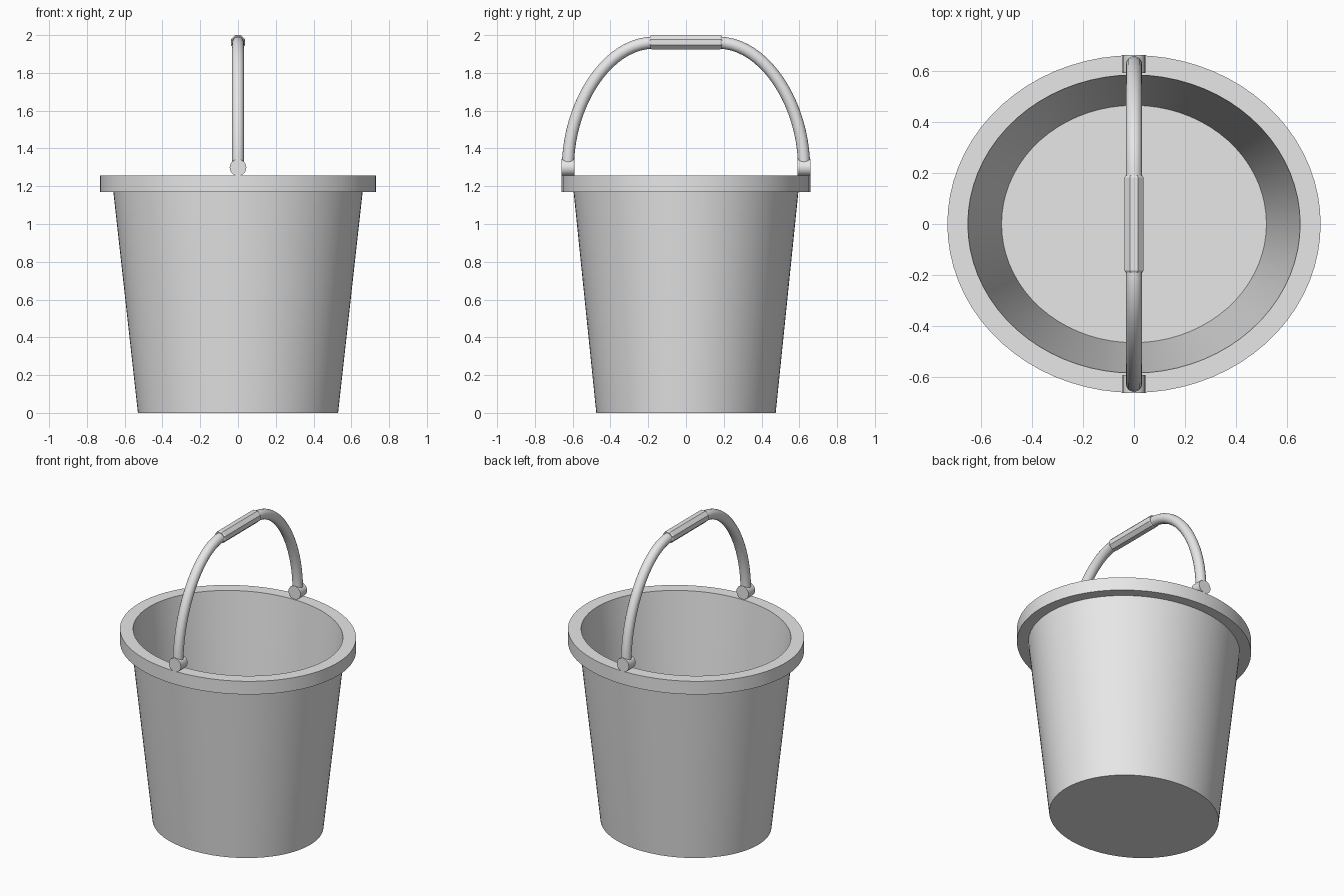
import bpy, bmesh, math
from mathutils import Vector

cube = bpy.data.objects.get("Cube")
if cube:
    bpy.data.objects.remove(cube, do_unlink=True)

grey = bpy.data.materials.new("plain grey")
grey.use_nodes = True
grey.diffuse_color = (0.8, 0.8, 0.8, 1)
grey.node_tree.nodes["Principled BSDF"].inputs["Base Color"].default_value = (0.8, 0.8, 0.8, 1)


def make_object(name, bm, smooth=30):
    bmesh.ops.recalc_face_normals(bm, faces=bm.faces)
    mesh = bpy.data.meshes.new(name)
    bm.to_mesh(mesh)
    bm.free()
    mesh.materials.append(grey)
    obj = bpy.data.objects.new(name, mesh)
    bpy.context.collection.objects.link(obj)
    bpy.ops.object.select_all(action='DESELECT')
    obj.select_set(True)
    bpy.context.view_layer.objects.active = obj
    bpy.ops.object.shade_smooth_by_angle(angle=math.radians(smooth))
    return obj


def skin(bm, rings):
    """Bridge successive closed rings and cap both ends."""
    loops = [[bm.verts.new(p) for p in ring] for ring in rings]
    n = len(loops[0])
    for a, b in zip(loops, loops[1:]):
        for i in range(n):
            j = (i + 1) % n
            bm.faces.new((a[i], a[j], b[j], b[i]))
    bm.faces.new(loops[0])
    bm.faces.new(loops[-1])


def angles(n, offset=0.0):
    return [2 * math.pi * (i + offset) / n for i in range(n)]


# Oval tapered bucket with flat rim and hollow inside: (x radius, y radius, z)
profile = [(0.53, 0.475, 0), (0.66, 0.595, 1.17), (0.73, 0.66, 1.17),
           (0.73, 0.66, 1.257), (0.65, 0.583, 1.257), (0.518, 0.464, 0.02)]
bm = bmesh.new()
skin(bm, [[(rx * math.cos(a), ry * math.sin(a), z) for a in angles(72)]
          for rx, ry, z in profile])
make_object("bucket_body", bm)


def lathe_y(bm, stations, z, sides, offset=0.0):
    """Solid along the y axis from (y, radius) stations."""
    skin(bm, [[(r * math.cos(a), y, z + r * math.sin(a)) for a in angles(sides, offset)]
              for y, r in stations])


# Curved handle arms and pivot discs, one pair per side
p0, p1 = Vector((0.625, 1.3)), Vector((0.625, 1.63))
p2, p3 = Vector((0.42, 1.96)), Vector((0.17, 1.96))
STEPS, TUBE = 20, 0.032
for side, label in ((-1, "front"), (1, "back")):
    rings = []
    for k in range(STEPS + 1):
        t = k / STEPS
        s = 1 - t
        c = p0 * s**3 + p1 * 3 * s * s * t + p2 * 3 * s * t * t + p3 * t**3
        d = ((p1 - p0) * s * s + (p2 - p1) * 2 * s * t + (p3 - p2) * t * t).normalized()
        rings.append([(TUBE * math.cos(a),
                       side * (c.x + d.y * TUBE * math.sin(a)),
                       c.y - d.x * TUBE * math.sin(a)) for a in angles(16)])
    bm = bmesh.new()
    skin(bm, rings)
    make_object(label + "_handle_arm", bm, 40)

    bm = bmesh.new()
    lathe_y(bm, [(side * 0.59, 0.044), (side * 0.66, 0.044)], 1.299, 24)
    make_object(label + "_handle_pivot", bm)

# Faceted grip with softened ends
bm = bmesh.new()
lathe_y(bm, [(-0.19, 0.035), (-0.182, 0.0405), (0.182, 0.0405), (0.19, 0.035)], 1.9625, 8, 0.5)
make_object("handle_grip", bm)
